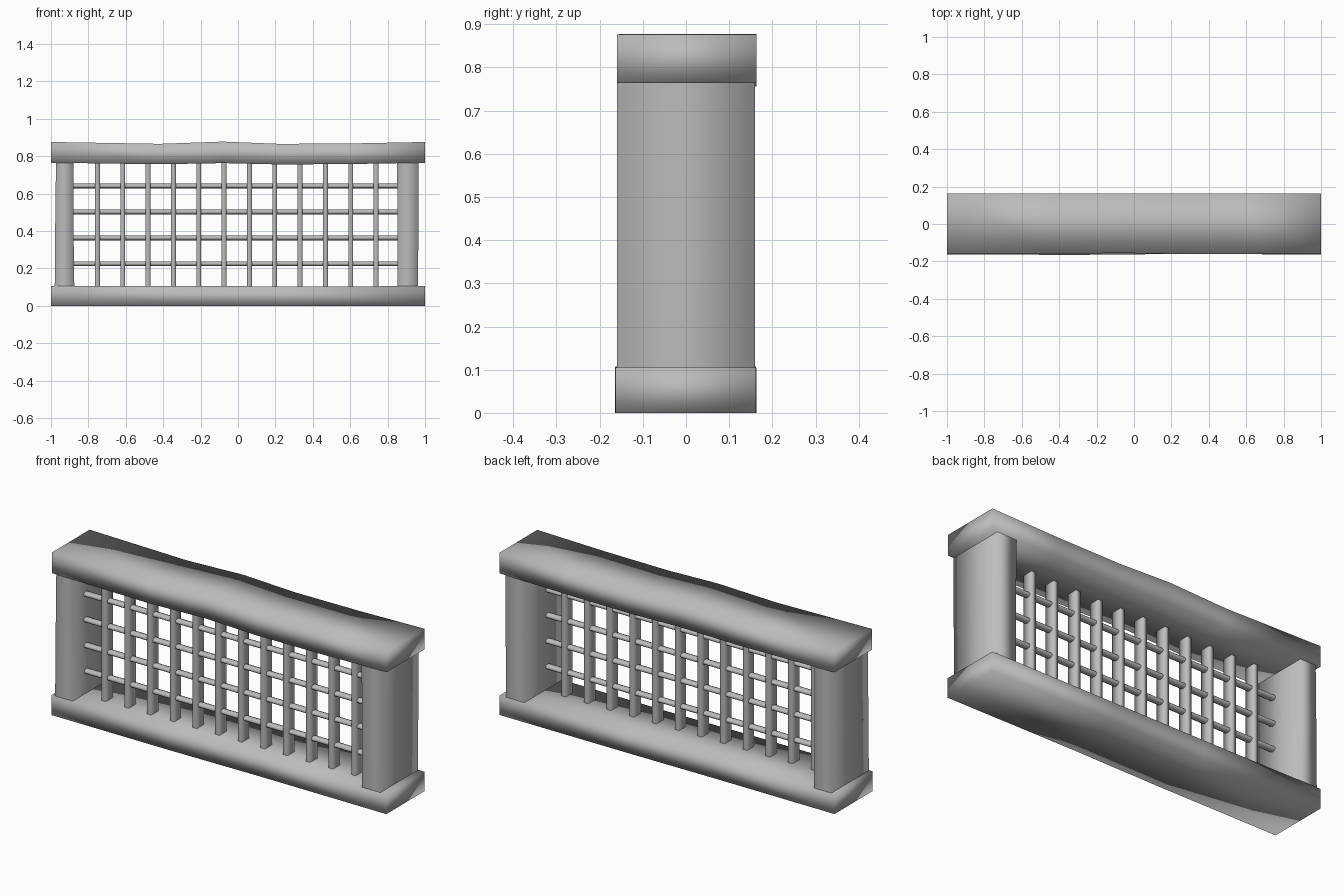
import bpy, bmesh, math

cube = bpy.data.objects.get("Cube")
if cube:
    bpy.data.objects.remove(cube, do_unlink=True)

grey = bpy.data.materials.new("plain_grey")
grey.use_nodes = True
colour = (0.5, 0.5, 0.5, 1)
grey.diffuse_color = colour
bsdf = next(n for n in grey.node_tree.nodes if n.type == 'BSDF_PRINCIPLED')
bsdf.inputs["Base Color"].default_value = colour
bsdf.inputs["Roughness"].default_value = 0.7


def loft(name, rings, caps=False):
    """Skin a list of closed rings into a smooth-shaded part."""
    bm = bmesh.new()
    loops = [[bm.verts.new(p) for p in ring] for ring in rings]
    n = len(loops[0])
    for a, b in zip(loops, loops[1:]):
        for i in range(n):
            j = (i + 1) % n
            bm.faces.new((a[i], a[j], b[j], b[i]))
    if caps:
        bm.faces.new(loops[0])
        bm.faces.new(loops[-1])
    bmesh.ops.recalc_face_normals(bm, faces=bm.faces)
    for f in bm.faces:
        f.smooth = True
    mesh = bpy.data.meshes.new(name)
    bm.to_mesh(mesh)
    bm.free()
    mesh.materials.append(grey)
    obj = bpy.data.objects.new(name, mesh)
    bpy.context.collection.objects.link(obj)
    return obj


def beam(name, stations):
    """Hewn beam along x from (x, bottom, top, front, back) stations."""
    rings = [[(x, f, lo), (x, b, lo), (x, b, hi), (x, f, hi)]
             for x, lo, hi, f, b in stations]
    return loft(name, rings, caps=True)


def upright(name, sections, front, back):
    """Rectangular upright from (z, left, right) sections, ends buried."""
    rings = [[(l, front, z), (r, front, z), (r, back, z), (l, back, z)]
             for z, l, r in sections]
    return loft(name, rings)


# Top and bottom beams, slightly uneven
beam("top_beam", [
    (-1.0, 0.765, 0.876, -0.16, 0.163),
    (-0.42, 0.757, 0.866, -0.16, 0.162),
    (-0.08, 0.763, 0.878, -0.155, 0.163),
    (0.22, 0.756, 0.866, -0.16, 0.163),
    (0.6, 0.758, 0.868, -0.16, 0.163),
    (1.0, 0.765, 0.876, -0.16, 0.163)])
beam("bottom_beam", [
    (-1.0, 0.0, 0.107, -0.163, 0.162),
    (-0.3, 0.0, 0.106, -0.165, 0.16),
    (0.25, 0.0, 0.104, -0.16, 0.163),
    (1.0, 0.0, 0.105, -0.163, 0.162)])

# Side posts
upright("right_post", [(0.09, -0.98, -0.875), (0.45, -0.977, -0.88),
                       (0.78, -0.973, -0.88)], -0.16, 0.16)
upright("left_post", [(0.09, 0.962, 0.853), (0.45, 0.965, 0.853),
                      (0.78, 0.966, 0.85)], -0.16, 0.16)

# Upright lattice bars
BAR_Y = -0.04
for i in range(12):
    x = -0.752 + i * 0.1355
    upright(f"lattice_bar_{i + 1}", [(0.09, x - 0.013, x + 0.013),
                                     (0.78, x - 0.013, x + 0.013)],
            BAR_Y - 0.03, BAR_Y + 0.03)

# Horizontal lattice rods
for i in range(4):
    z = 0.225 + i * 0.1385
    rings = []
    for x in (-0.9, 0.88):
        rings.append([(x, BAR_Y + 0.02 * math.cos(math.tau * k / 8),
                       z + 0.013 * math.sin(math.tau * k / 8))
                      for k in range(8)])
    loft(f"lattice_rod_{i + 1}", rings)
